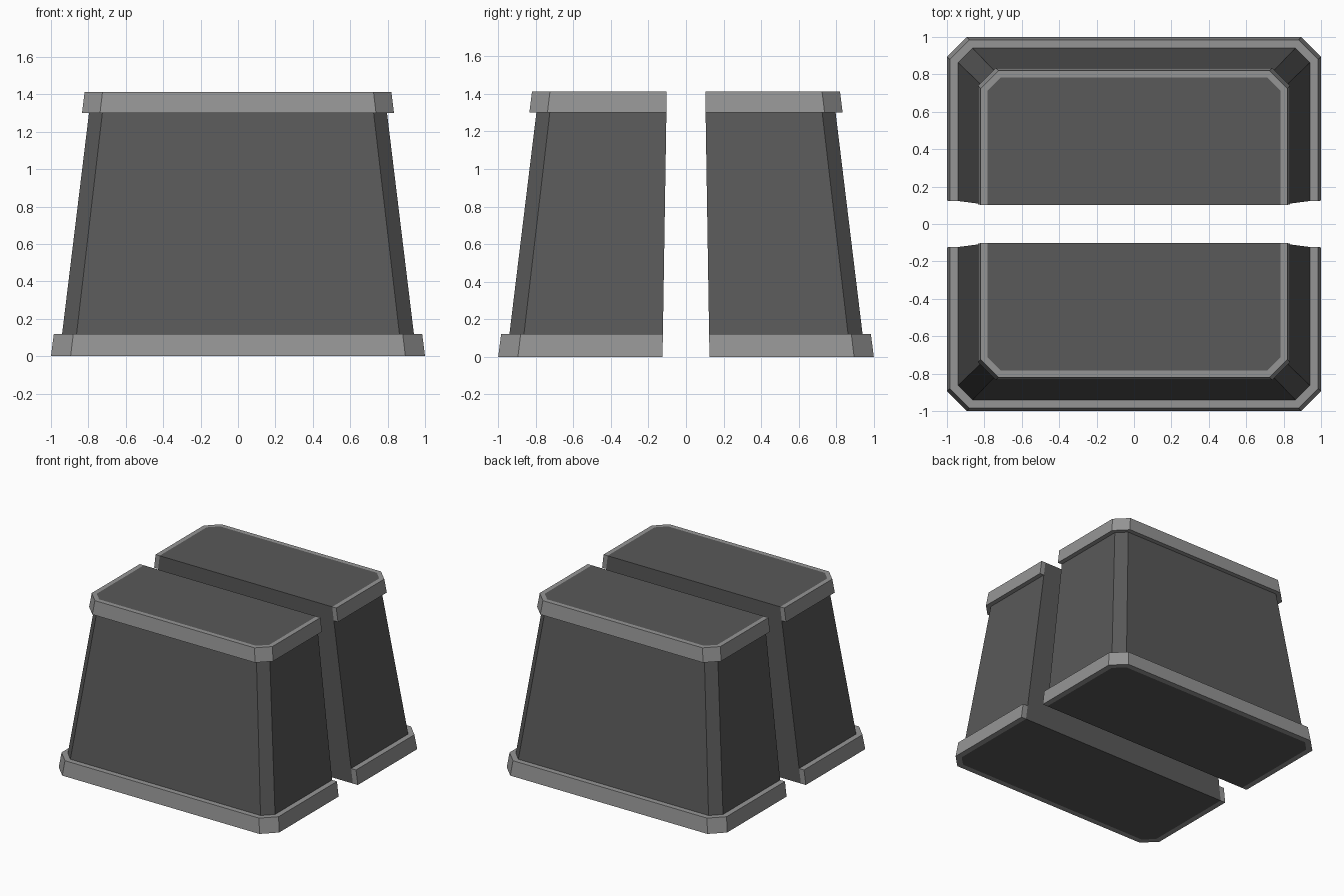
import bpy, bmesh

if "Cube" in bpy.data.objects:
    bpy.data.objects.remove(bpy.data.objects["Cube"])

HEIGHT = 1.412
TOP_SCALE = 0.82
OUTER = (1.0, 0.105)     # half width and corner cut at the base
INNER = (0.955, 0.078)


def ring(bm, z, size):
    # Half outline with two cut corners, open along the central gap
    s = 1 - (1 - TOP_SCALE) * z / HEIGHT
    h, c, g = size[0] * s, size[1] * (0.5 + 0.5 * s), 0.125 * s
    pts = [(-h, -g), (-h, c - h), (c - h, -h), (h - c, -h), (h, c - h), (h, -g)]
    return [bm.verts.new((x, y, z)) for x, y in pts]


def material(name, v):
    m = bpy.data.materials.new(name)
    m.diffuse_color = (v, v, v, 1)
    m.use_nodes = True
    m.node_tree.nodes["Principled BSDF"].inputs["Base Color"].default_value = m.diffuse_color
    return m


def finish(bm, name, mat):
    bmesh.ops.recalc_face_normals(bm, faces=bm.faces)
    mesh = bpy.data.meshes.new(name)
    bm.to_mesh(mesh)
    bm.free()
    obj = bpy.data.objects.new(name, mesh)
    bpy.context.collection.objects.link(obj)
    mesh.materials.append(mat)
    # The rear half mirrors the front half
    mod = obj.modifiers.new("rear_half", 'MIRROR')
    mod.use_axis = (False, True, False)
    mod.use_mirror_merge = False


def body(name, mat):
    bm = bmesh.new()
    a, b = ring(bm, 0, INNER), ring(bm, HEIGHT, INNER)
    bm.faces.new(a)
    bm.faces.new(b)
    for i in range(6):
        j = (i + 1) % 6
        bm.faces.new((a[i], a[j], b[j], b[i]))
    finish(bm, name, mat)


def trim(name, z0, z1, mat):
    # Rectangular section swept round the three outer sides
    bm = bmesh.new()
    rails = [ring(bm, z0, OUTER), ring(bm, z1, OUTER),
             ring(bm, z1, INNER), ring(bm, z0, INNER)]
    for k in range(4):
        a, b = rails[k], rails[(k + 1) % 4]
        for i in range(5):
            bm.faces.new((a[i], a[i + 1], b[i + 1], b[i]))
    for end in (0, 5):
        bm.faces.new([r[end] for r in rails])
    finish(bm, name, mat)


dark = material("dark_grey", 0.1)
light = material("light_grey", 0.3)

# Tapered blocks with a raised band at foot and head
body("tapered_body", dark)
trim("bottom_trim", 0, 0.12, light)
trim("top_trim", 1.30, HEIGHT, light)
